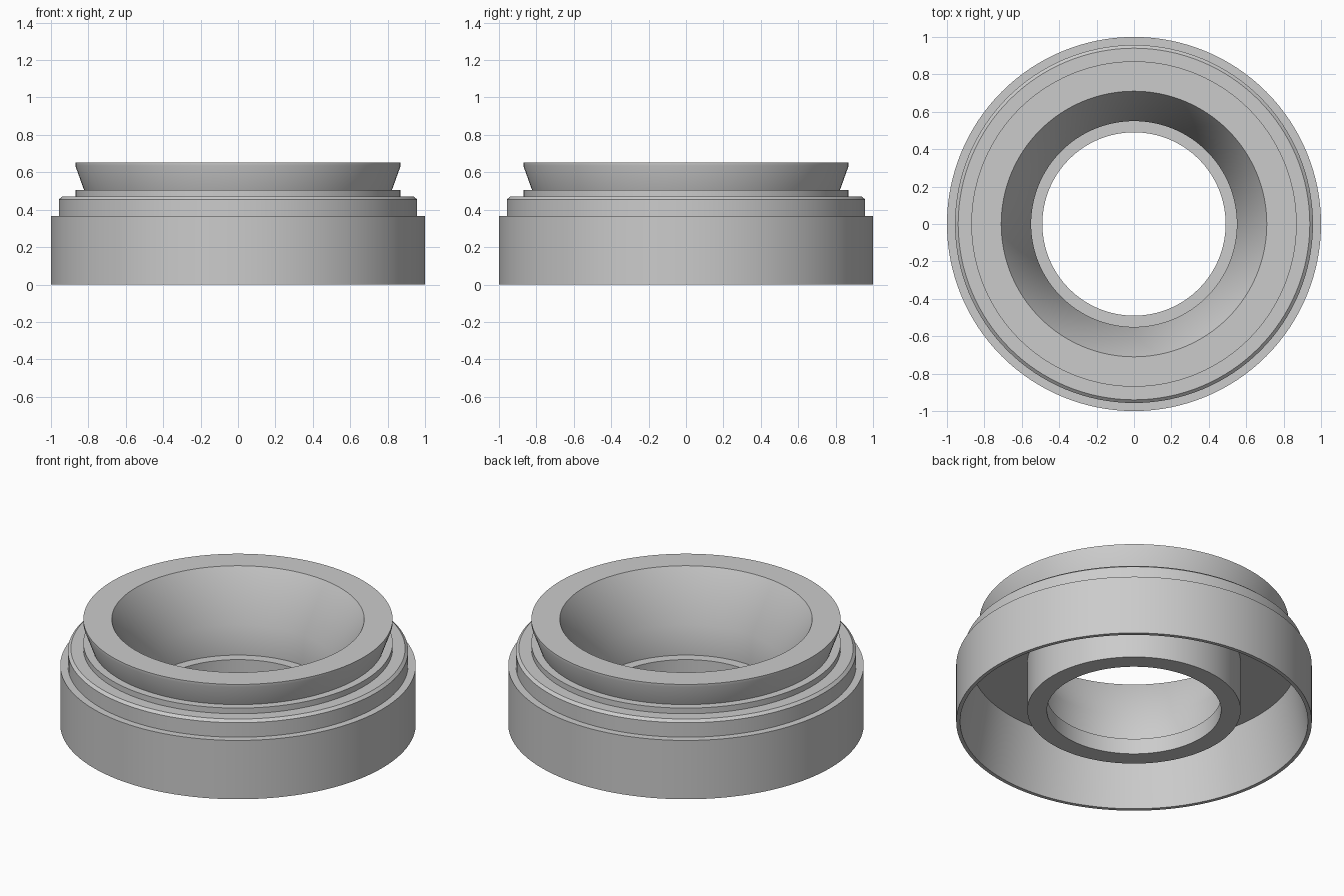
import bpy, bmesh, math
from mathutils import Vector

cube = bpy.data.objects.get("Cube")
if cube:
    bpy.data.objects.remove(cube, do_unlink=True)


def make_material(name, rgb):
    mat = bpy.data.materials.new(name)
    mat.use_nodes = True
    mat.diffuse_color = (*rgb, 1)
    mat.node_tree.nodes["Principled BSDF"].inputs["Base Color"].default_value = (*rgb, 1)
    return mat


def lathe(name, profile, mat, steps=128):
    """Revolve a closed (radius, height) profile around the z axis."""
    bm = bmesh.new()
    verts = [bm.verts.new((r, 0, z)) for r, z in profile]
    edges = [bm.edges.new((a, b)) for a, b in zip(verts, verts[1:] + verts[:1])]
    bmesh.ops.spin(bm, geom=verts + edges, cent=Vector(), axis=(0, 0, 1),
                   angle=math.tau, steps=steps, use_merge=True)
    bmesh.ops.remove_doubles(bm, verts=bm.verts, dist=0.0001)
    bmesh.ops.recalc_face_normals(bm, faces=bm.faces)
    mesh = bpy.data.meshes.new(name)
    bm.to_mesh(mesh)
    bm.free()
    mesh.materials.append(mat)
    obj = bpy.data.objects.new(name, mesh)
    bpy.context.collection.objects.link(obj)
    bpy.ops.object.select_all(action="DESELECT")
    obj.select_set(True)
    bpy.context.view_layer.objects.active = obj
    bpy.ops.object.shade_smooth_by_angle(angle=math.radians(30))
    return obj


grey = make_material("light grey", (0.6, 0.6, 0.6))

# Stepped outside with a flared rim
outside = [(1, 0), (1, 0.365), (0.957, 0.365), (0.957, 0.455), (0.94, 0.47),
           (0.87, 0.47), (0.87, 0.505), (0.823, 0.505), (0.87, 0.635), (0.87, 0.652)]
# Funnel, straight throat, ledge and through bore
bore = [(0.71, 0.652), (0.55, 0.36), (0.55, 0.172), (0.49, 0.172), (0.49, 0.075)]
# Hub and hollow underside with a tapered skirt
underside = [(0.6, 0.075), (0.6, 0.385), (0.917, 0.385), (0.978, 0)]

lathe("flared_ring", outside + bore + underside, grey)
